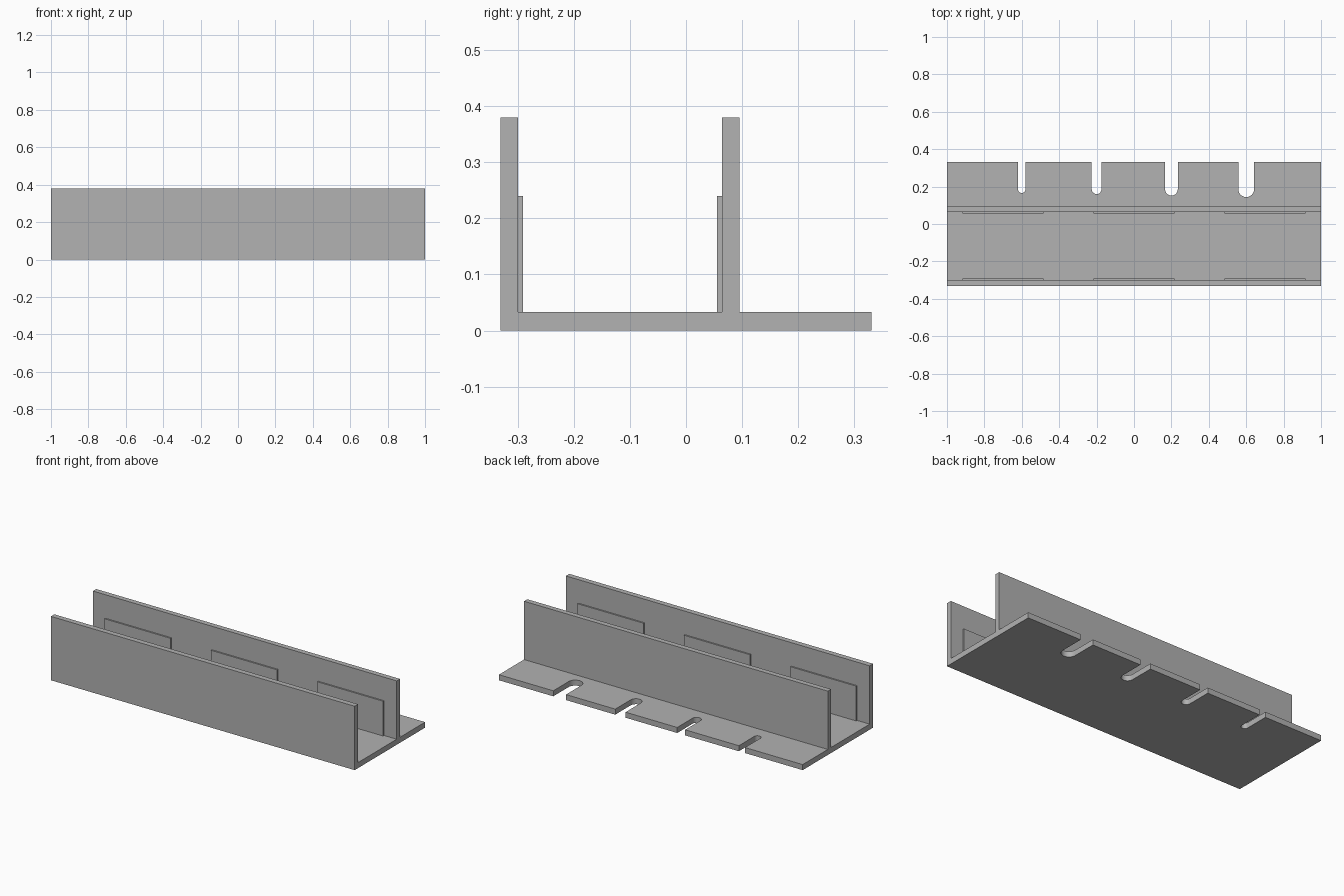
import bpy
import math
from mathutils import Vector

if "Cube" in bpy.data.objects:
    bpy.data.objects.remove(bpy.data.objects["Cube"], do_unlink=True)

# Overall sizes
HALF_LENGTH = 1.0
HALF_DEPTH = 0.331
HEIGHT = 0.38
FLOOR = 0.033
FRONT_INNER = -0.299
REAR_INNER, REAR_OUTER = 0.064, 0.095
PAD_TOP, PAD_THICK, PAD_HALF = 0.24, 0.0085, 0.217

grey = bpy.data.materials.new("plain_grey")
grey.use_nodes = True
colour = (0.445, 0.445, 0.445, 1)
grey.diffuse_color = colour
grey.node_tree.nodes["Principled BSDF"].inputs["Base Color"].default_value = colour


def prism(name, outline, sweep):
    """Closed solid made by sweeping a planar outline along a vector."""
    n = len(outline)
    start = [Vector(p) for p in outline]
    verts = start + [p + Vector(sweep) for p in start]
    faces = [list(range(n))[::-1], list(range(n, 2 * n))]
    faces += [[i, (i + 1) % n, (i + 1) % n + n, i + n] for i in range(n)]
    mesh = bpy.data.meshes.new(name)
    mesh.from_pydata(verts, [], faces)
    mesh.materials.append(grey)
    obj = bpy.data.objects.new(name, mesh)
    bpy.context.collection.objects.link(obj)
    return obj


# Channel body: floor with two upright walls and a rear flange
profile = [
    (-HALF_DEPTH, 0), (HALF_DEPTH, 0), (HALF_DEPTH, FLOOR),
    (REAR_OUTER, FLOOR), (REAR_OUTER, HEIGHT),
    (REAR_INNER, HEIGHT), (REAR_INNER, FLOOR),
    (FRONT_INNER, FLOOR), (FRONT_INNER, HEIGHT), (-HALF_DEPTH, HEIGHT),
]
body = prism("channel_body", [(-HALF_LENGTH, y, z) for y, z in profile],
             (2 * HALF_LENGTH, 0, 0))

# Round-ended slots in the rear flange, widening towards the left
SLOT_Y, STEPS = 0.186, 20
cutters = []
for x, radius in zip((-0.6, -0.2, 0.2, 0.6), (0.02, 0.026, 0.034, 0.042)):
    arc = [math.pi + math.pi * i / STEPS for i in range(STEPS + 1)]
    outline = [(x + radius * math.cos(a), SLOT_Y + radius * math.sin(a), -0.1)
               for a in arc]
    outline += [(x + radius, 0.5, -0.1), (x - radius, 0.5, -0.1)]
    cutter = prism("slot_cutter", outline, (0, 0, 0.2))
    cutter.hide_render = True
    cutters.append(cutter)
    cut = body.modifiers.new("slot", 'BOOLEAN')
    cut.operation = 'DIFFERENCE'
    cut.solver = 'EXACT'
    cut.object = cutter

# Bake the slots and drop the cutters
bpy.context.view_layer.update()
graph = bpy.context.evaluated_depsgraph_get()
baked = bpy.data.meshes.new_from_object(body.evaluated_get(graph))
body.modifiers.clear()
body.data = baked
for cutter in cutters:
    bpy.data.objects.remove(cutter, do_unlink=True)

# Thin pads on the facing sides of both walls
for place, x in (("right", -0.7), ("middle", 0), ("left", 0.7)):
    for wall, y, direction in (("front", FRONT_INNER, 1), ("rear", REAR_INNER, -1)):
        y0, y1 = sorted((y, y + direction * PAD_THICK))
        outline = [(x - PAD_HALF, y0, FLOOR), (x - PAD_HALF, y1, FLOOR),
                   (x - PAD_HALF, y1, PAD_TOP), (x - PAD_HALF, y0, PAD_TOP)]
        prism(f"{wall}_wall_pad_{place}", outline, (2 * PAD_HALF, 0, 0))

# Smooth slot ends, crisp edges elsewhere
bpy.ops.object.select_all(action='DESELECT')
body.select_set(True)
bpy.context.view_layer.objects.active = body
bpy.ops.object.shade_smooth_by_angle(angle=math.radians(30))
